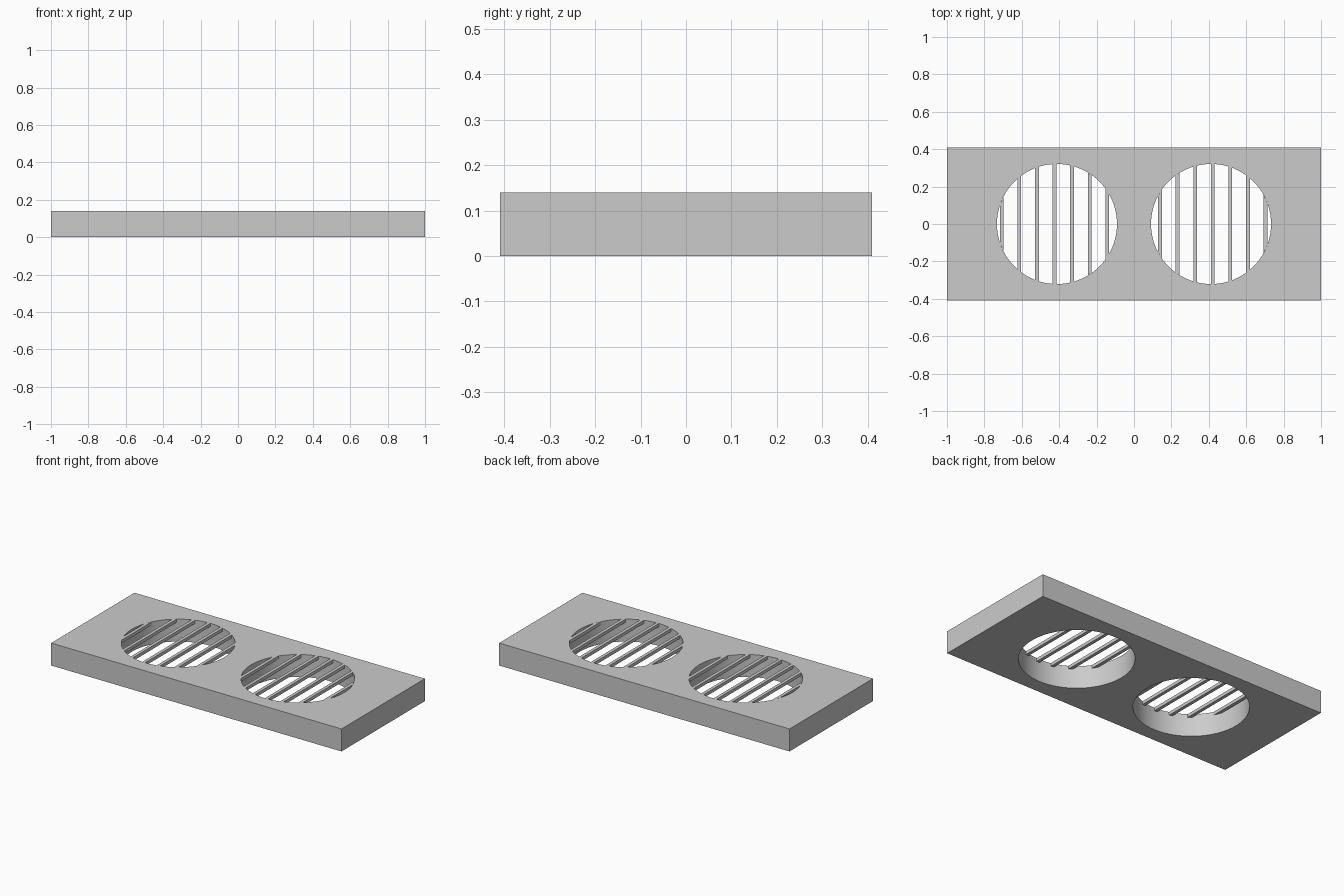
import bpy
import bmesh
from math import sqrt

cube = bpy.data.objects.get("Cube")
if cube:
    bpy.data.objects.remove(cube, do_unlink=True)

WIDTH, DEPTH, HEIGHT = 2.0, 0.82, 0.14
HOLE_X, RADIUS = 0.412, 0.321
PITCH, BAR_HALF, BAR_THICK = 0.094, 0.01, 0.02

grey = bpy.data.materials.new("plain grey")
grey.use_nodes = True
colour = (0.6, 0.6, 0.6, 1)
grey.diffuse_color = colour
grey.node_tree.nodes["Principled BSDF"].inputs["Base Color"].default_value = colour


def activate(obj):
    bpy.ops.object.select_all(action="DESELECT")
    obj.select_set(True)
    bpy.context.view_layer.objects.active = obj


# Solid slab
bpy.ops.mesh.primitive_cube_add(size=1, location=(0, 0, HEIGHT / 2))
slab = bpy.context.object
slab.name = "slab"
slab.scale = (WIDTH, DEPTH, HEIGHT)
bpy.ops.object.transform_apply(location=True, rotation=False, scale=True)
slab.data.materials.append(grey)

# Two round openings through the slab
for side in (-1, 1):
    bpy.ops.mesh.primitive_cylinder_add(
        vertices=96, radius=RADIUS, depth=1, location=(side * HOLE_X, 0, HEIGHT / 2))
    cutter = bpy.context.object
    cutter.name = "hole_cutter"
    cutter.hide_render = True
    cutter.data.materials.append(grey)
    activate(slab)
    cut = slab.modifiers.new("round hole", "BOOLEAN")
    cut.operation = "DIFFERENCE"
    cut.solver = "EXACT"
    cut.object = cutter
    bpy.ops.object.modifier_apply(modifier=cut.name)
    bpy.data.objects.remove(cutter, do_unlink=True)
activate(slab)
bpy.ops.object.shade_smooth_by_angle()


# Grille bars flush with the top, their ends trimmed to the circle
def add_bar(bm, x, centre):
    outline = []
    for bar_x, signs in ((x - BAR_HALF, (1, -1)), (x + BAR_HALF, (-1, 1))):
        reach = sqrt(RADIUS ** 2 - (bar_x - centre) ** 2)
        outline += [(bar_x, s * reach) for s in signs]
    low = [bm.verts.new((px, py, HEIGHT - BAR_THICK)) for px, py in outline]
    face = bm.faces.new(low)
    top = bmesh.ops.extrude_face_region(bm, geom=[face], use_keep_orig=True)["geom"]
    verts = [v for v in top if isinstance(v, bmesh.types.BMVert)]
    bmesh.ops.translate(bm, verts=verts, vec=(0, 0, BAR_THICK))


for side, name in ((-1, "right_grille"), (1, "left_grille")):
    bm = bmesh.new()
    for i in range(10):
        x = side * (i + 0.5) * PITCH - 0.002
        if abs(x - side * HOLE_X) + BAR_HALF < RADIUS:
            add_bar(bm, x, side * HOLE_X)
    bmesh.ops.recalc_face_normals(bm, faces=bm.faces)
    mesh = bpy.data.meshes.new(name)
    bm.to_mesh(mesh)
    bm.free()
    mesh.materials.append(grey)
    bpy.context.collection.objects.link(bpy.data.objects.new(name, mesh))
